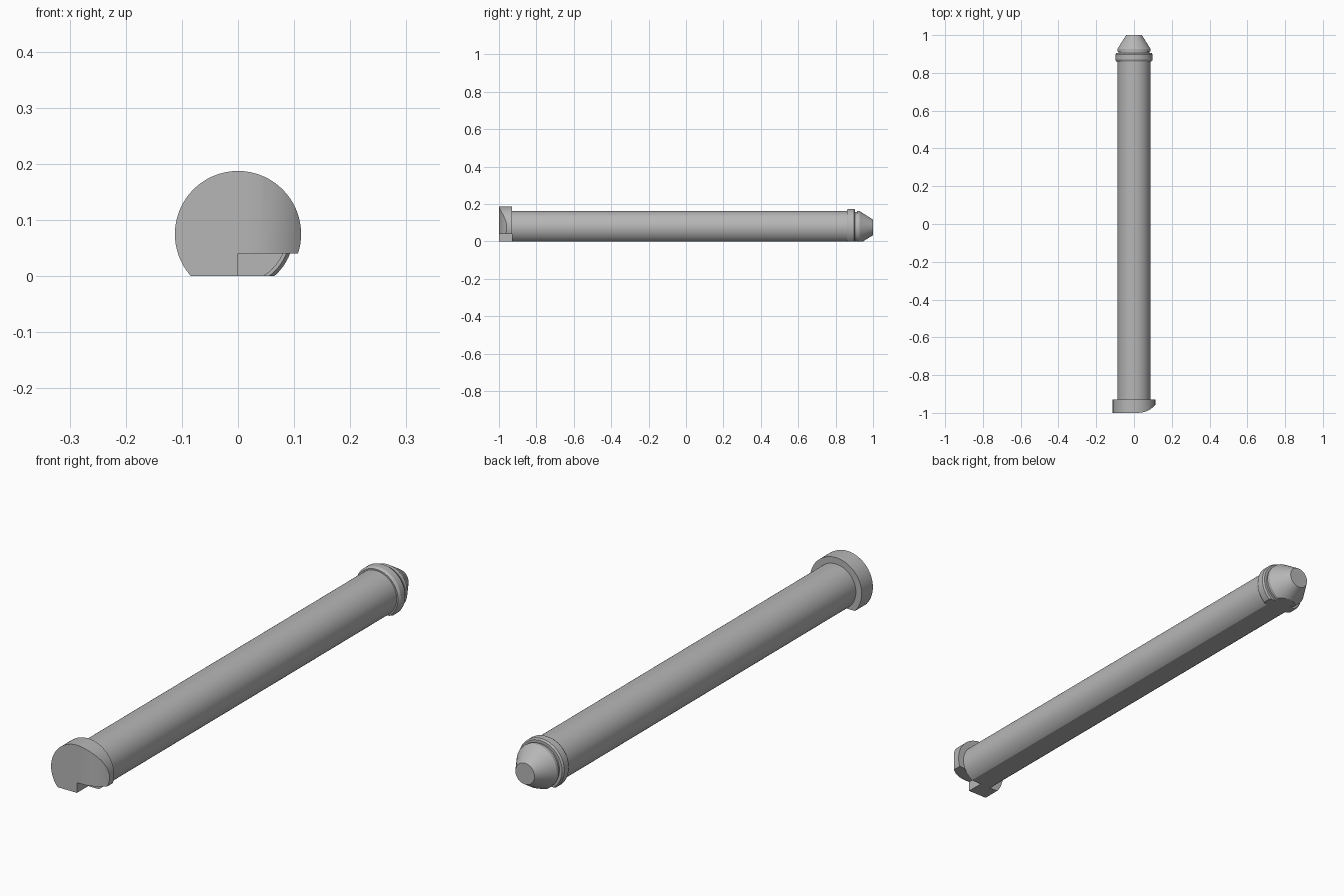
import bpy, bmesh, math
from mathutils import Vector

if "Cube" in bpy.data.objects:
    bpy.data.objects.remove(bpy.data.objects["Cube"], do_unlink=True)

AXIS_Z = 0.075    # height of the pin axis above its flat underside
HEAD_R = 0.1125
SHAFT_R = 0.0875
FRONT, HEAD_BACK = -1.0, -0.93

steel = bpy.data.materials.new("grey steel")
steel.use_nodes = True
GREY = (0.47, 0.47, 0.47, 1)
steel.diffuse_color = GREY
steel.node_tree.nodes["Principled BSDF"].inputs["Base Color"].default_value = GREY


def make_object(name, bm):
    bmesh.ops.recalc_face_normals(bm, faces=bm.faces[:])
    mesh = bpy.data.meshes.new(name)
    bm.to_mesh(mesh)
    bm.free()
    mesh.materials.append(steel)
    obj = bpy.data.objects.new(name, mesh)
    bpy.context.collection.objects.link(obj)
    return obj


def turned_part(name, profile, steps=72):
    """Turn (radius, y) points about the pin axis and plane the underside flat."""
    bm = bmesh.new()
    verts = [bm.verts.new((0, y, AXIS_Z + r)) for r, y in profile]
    edges = [bm.edges.new(pair) for pair in zip(verts, verts[1:])]
    bmesh.ops.spin(bm, geom=verts + edges, cent=(0, 0, AXIS_Z), axis=(0, 1, 0),
                   angle=math.tau, steps=steps)
    bmesh.ops.remove_doubles(bm, verts=bm.verts[:], dist=1e-5)
    cut = bmesh.ops.bisect_plane(bm, geom=bm.verts[:] + bm.edges[:] + bm.faces[:],
                                 plane_co=(0, 0, 0), plane_no=(0, 0, -1), clear_outer=True)
    rim = [e for e in cut["geom_cut"] if isinstance(e, bmesh.types.BMEdge)]
    bmesh.ops.holes_fill(bm, edges=rim, sides=0)
    return make_object(name, bm)


def prism(name, outline, z0, z1):
    """Upright prism from an (x, y) outline."""
    bm = bmesh.new()
    face = bm.faces.new([bm.verts.new((x, y, z0)) for x, y in outline])
    ext = bmesh.ops.extrude_face_region(bm, geom=[face])["geom"]
    moved = [v for v in ext if isinstance(v, bmesh.types.BMVert)]
    bmesh.ops.translate(bm, verts=moved, vec=Vector((0, 0, z1 - z0)))
    return make_object(name, bm)


def select_only(obj):
    bpy.ops.object.select_all(action="DESELECT")
    obj.select_set(True)
    bpy.context.view_layer.objects.active = obj


def carve(obj, cutter):
    cutter.hide_render = True
    mod = obj.modifiers.new("carve", "BOOLEAN")
    mod.operation, mod.solver, mod.object = "DIFFERENCE", "EXACT", cutter
    select_only(obj)
    bpy.ops.object.modifier_apply(modifier=mod.name)
    bpy.data.objects.remove(cutter, do_unlink=True)


# Shaft with chamfered collar, narrow groove and tapered tip
shaft = turned_part("shaft_with_tip", [
    (0, HEAD_BACK), (SHAFT_R, HEAD_BACK),
    (SHAFT_R, 0.86), (0.093, 0.86), (0.099, 0.87), (0.099, 0.897), (0.094, 0.904),
    (0.083, 0.904), (0.083, 0.914), (SHAFT_R, 0.914), (SHAFT_R, 0.927),
    (0.0415, 1.0), (0, 1.0)])

# Head disc
head = turned_part("head", [
    (0, FRONT), (HEAD_R, FRONT), (HEAD_R, HEAD_BACK), (0, HEAD_BACK)])

# Square notch under the left half of the head
carve(head, prism("notch_cutter",
                  [(0, -1.1), (0.2, -1.1), (0.2, -0.9), (0, -0.9)], -0.1, 0.04))

# Rounded front corner on the left side of the head
ARC_R, ARC_X = 0.125, 0.02
arc = [(ARC_X + ARC_R * math.sin(a), FRONT + ARC_R * (1 - math.cos(a)))
       for a in (math.radians(10 * i) for i in range(6))]
carve(head, prism("corner_cutter",
                  arc + [(0.2, arc[-1][1]), (0.2, -1.1), (ARC_X, -1.1)], -0.1, 0.3))

for part in (shaft, head):
    select_only(part)
    bpy.ops.object.shade_smooth_by_angle(angle=math.radians(20))
